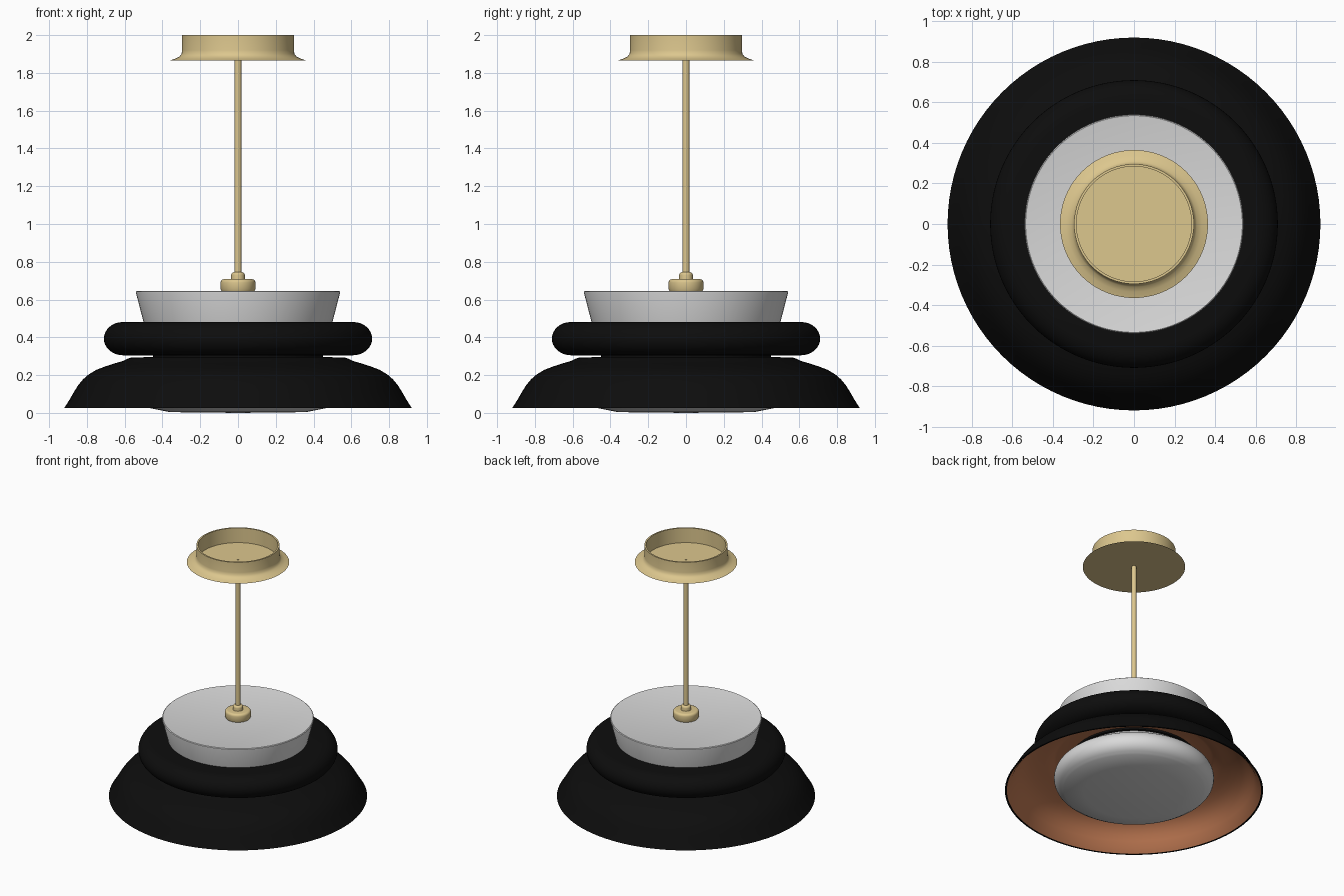
import bpy, bmesh, math

cube = bpy.data.objects.get("Cube")
if cube:
    bpy.data.objects.remove(cube, do_unlink=True)

SEGMENTS = 96


def material(name, rgb):
    mat = bpy.data.materials.new(name)
    mat.use_nodes = True
    color = (*rgb, 1)
    mat.diffuse_color = color
    mat.node_tree.nodes["Principled BSDF"].inputs["Base Color"].default_value = color
    return mat


def arc(cx, cz, rx, rz, start, end, steps=12):
    """Points on an elliptical arc, angles in degrees."""
    angles = [math.radians(start + (end - start) * i / steps) for i in range(steps + 1)]
    return [(cx + rx * math.cos(a), cz + rz * math.sin(a)) for a in angles]


def lathe(name, profile, mat, closed=False):
    """Spin a (radius, height) profile around the z axis."""
    bm = bmesh.new()
    points = profile + profile[:1] if closed else profile
    verts = [bm.verts.new((r, 0, z)) for r, z in points]
    edges = [bm.edges.new(pair) for pair in zip(verts, verts[1:])]
    bmesh.ops.spin(bm, geom=verts + edges, cent=(0, 0, 0), axis=(0, 0, 1),
                   angle=math.tau, steps=SEGMENTS)
    bmesh.ops.remove_doubles(bm, verts=bm.verts, dist=0.0001)
    bmesh.ops.recalc_face_normals(bm, faces=bm.faces)
    mesh = bpy.data.meshes.new(name)
    bm.to_mesh(mesh)
    bm.free()
    mesh.materials.append(mat)
    obj = bpy.data.objects.new(name, mesh)
    bpy.context.collection.objects.link(obj)
    bpy.ops.object.select_all(action="DESELECT")
    obj.select_set(True)
    bpy.context.view_layer.objects.active = obj
    bpy.ops.object.shade_smooth_by_angle(angle=math.radians(30))
    return obj


brass = material("brass", (0.72, 0.57, 0.27))
black = material("black", (0.004, 0.004, 0.004))
copper = material("copper", (0.52, 0.19, 0.085))
opal = material("opal_grey", (0.7, 0.7, 0.7))

# Ceiling canopy: open cup with a flared foot
lathe("ceiling_canopy",
      [(0, 1.865), (0.365, 1.865), (0.335, 1.874), (0.31, 1.886), (0.299, 1.9),
       (0.296, 1.92), (0.296, 2), (0.284, 2), (0.284, 1.885), (0, 1.885)], brass)

# Hanging rod with a narrow tip through the canopy floor
lathe("hanging_rod",
      [(0, 0.7), (0.018, 0.7), (0.018, 1.87), (0.01, 1.87), (0.01, 1.888), (0, 1.888)], brass)

# Hub and collar where the rod meets the lamp
lathe("rod_hub",
      [(0, 0.64), (0.084, 0.64), (0.092, 0.655), (0.092, 0.69)]
      + arc(0.075, 0.69, 0.017, 0.018, 0, 90, 5) + [(0, 0.708)], brass)
lathe("rod_collar",
      [(0, 0.7), (0.036, 0.7), (0.036, 0.73)]
      + arc(0.022, 0.73, 0.014, 0.015, 0, 90, 5) + [(0, 0.745)], brass)

# Tapered upper diffuser
lathe("upper_diffuser",
      [(0, 0.46), (0.495, 0.46), (0.5, 0.48), (0.54, 0.635), (0.54, 0.642),
       (0.535, 0.646), (0.528, 0.644), (0, 0.644)], opal)

# Rounded middle ring
lathe("middle_ring",
      [(0.44, 0.305)] + arc(0.61, 0.393, 0.1, 0.088, -90, 90, 16) + [(0.44, 0.481)],
      black, closed=True)

# Neck between ring and shade
lathe("neck", [(0, 0.27), (0.45, 0.27), (0.45, 0.32), (0, 0.32)], black)

# Bell shade: black shell with a copper lining
bell = [(0.44, 0.296), (0.565, 0.293), (0.585, 0.287), (0.605, 0.276), (0.65, 0.263),
        (0.7, 0.247), (0.75, 0.228), (0.79, 0.204), (0.82, 0.178), (0.845, 0.148),
        (0.868, 0.112), (0.893, 0.068), (0.92, 0.026)]
inner = [(r - 0.011, z - 0.008) for r, z in bell[:-1]] + [(0.909, 0.026)]
lathe("shade_shell", bell + inner[::-1], black, closed=True)
lathe("shade_lining", [(0, 0.283)] + [(r - 0.003, z - 0.003) for r, z in inner[:-1]]
      + [(0.906, 0.027)], copper)

# Rounded lower diffuser with a shallow base
lathe("lower_diffuser",
      [(0, 0), (0.36, 0.004), (0.5, 0.032)]
      + arc(0.47, 0.125, 0.1, 0.094, -65, 90, 16) + [(0.42, 0.28), (0, 0.28)], opal)
